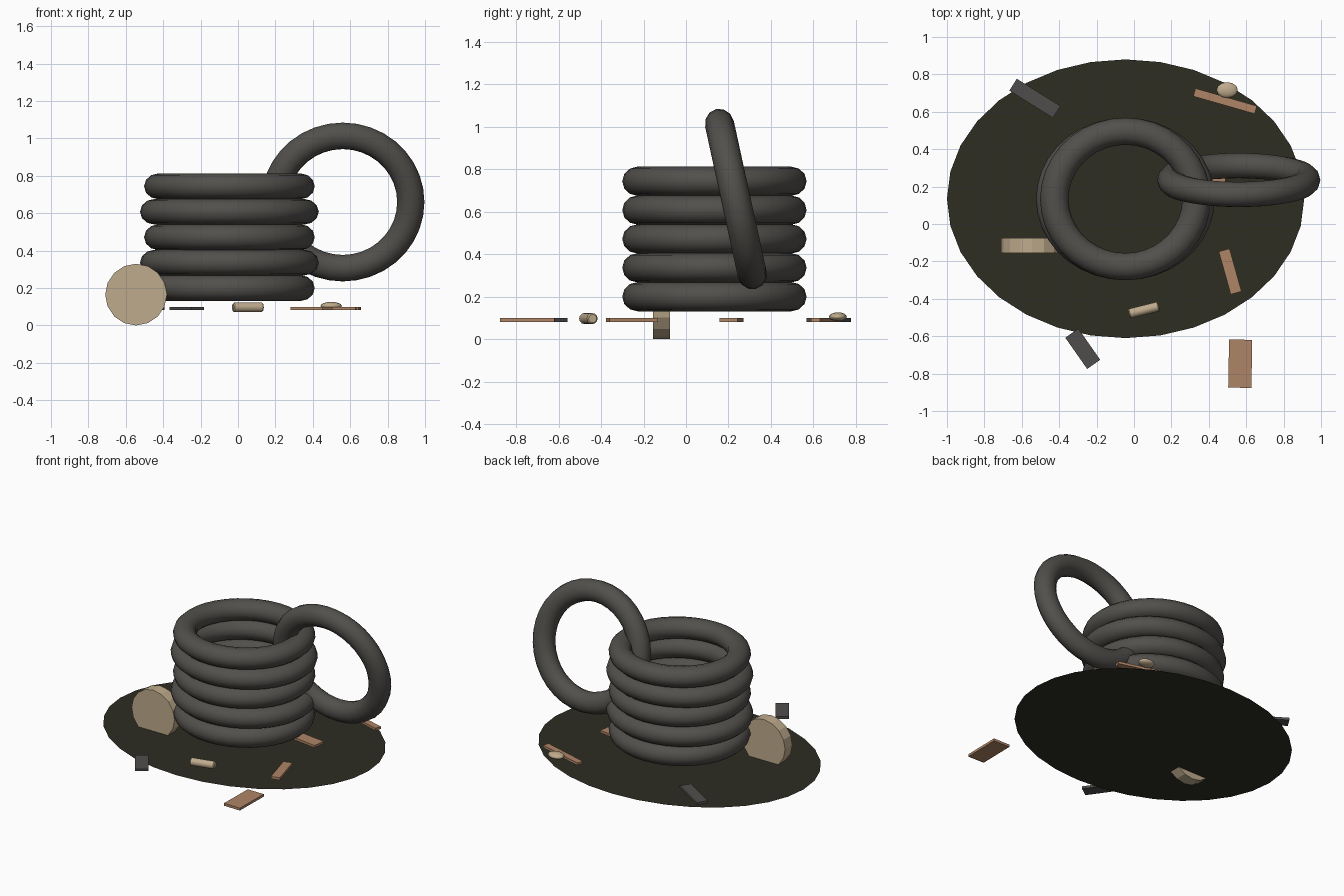
import bpy
from math import radians

cube = bpy.data.objects.get("Cube")
if cube:
    bpy.data.objects.remove(cube, do_unlink=True)


def material(name, rgb):
    m = bpy.data.materials.new(name)
    m.use_nodes = True
    m.diffuse_color = (*rgb, 1)
    bsdf = next(n for n in m.node_tree.nodes if n.type == 'BSDF_PRINCIPLED')
    bsdf.inputs["Base Color"].default_value = (*rgb, 1)
    return m


RUBBER = material("dark rubber", (0.085, 0.08, 0.072))
GROUND = material("dark soil", (0.027, 0.026, 0.016))
TAN = material("pale tan", (0.52, 0.41, 0.265))
WOOD = material("brown wood", (0.43, 0.235, 0.135))
SLATE = material("grey scrap", (0.08, 0.076, 0.073))


def finish(name, mat, scale=(1, 1, 1), smooth=None):
    ob = bpy.context.object
    ob.name = name
    ob.scale = scale
    ob.data.materials.append(mat)
    if smooth:
        bpy.ops.object.shade_smooth_by_angle(angle=radians(smooth))
    return ob


def tyre(name, loc, scale, tilt=0):
    bpy.ops.mesh.primitive_torus_add(
        major_radius=0.362, minor_radius=0.0725, major_segments=36,
        minor_segments=12, location=loc, rotation=(radians(tilt), 0, 0))
    finish(name, RUBBER, scale, smooth=60)


def plank(name, x, y, length, width, angle, mat):
    bpy.ops.mesh.primitive_cube_add(
        size=1, location=(x, y, 0.09), rotation=(0, 0, radians(angle)))
    finish(name, mat, (length, width, 0.017))


# Flat oval patch of ground
bpy.ops.mesh.primitive_circle_add(
    vertices=32, radius=1, fill_type='NGON', location=(-0.045, 0.135, 0.045))
finish("ground_patch", GROUND, (0.955, 0.745, 1))

# Stack of five tyres, alternately a little wider
for i in range(5):
    tyre(f"stacked_tyre_{i + 1}", (-0.046, 0.134, 0.2 + 0.136 * i),
         (1.1 if i % 2 else 1.05, 1, 0.95))

# Tyre leaning against the stack
tyre("leaning_tyre", (0.56, 0.235, 0.66), (1.005, 1, 0.95), tilt=102.3)

# Upright round disc
bpy.ops.mesh.primitive_cylinder_add(
    vertices=16, radius=0.165, depth=0.08,
    location=(-0.545, -0.115, 0.165), rotation=(radians(90), 0, 0))
finish("upright_disc", TAN, smooth=15)

# Small lying roll with softened ends
bpy.ops.mesh.primitive_cylinder_add(
    vertices=12, radius=0.026, depth=0.165, location=(0.053, -0.46, 0.097),
    rotation=(0, radians(90), radians(14)))
roll = finish("small_roll", TAN, smooth=35)
bevel = roll.modifiers.new("soft ends", 'BEVEL')
bevel.width = 0.006
bevel.limit_method = 'ANGLE'
bevel.angle_limit = radians(50)

# Pebble on the back plank
bpy.ops.mesh.primitive_uv_sphere_add(
    segments=12, ring_count=8, radius=1, location=(0.498, 0.716, 0.105))
finish("pebble", TAN, (0.057, 0.042, 0.021), smooth=60)

# Scattered boards and scraps
plank("back_board", 0.487, 0.657, 0.342, 0.044, -16, WOOD)
plank("front_board", 0.514, -0.254, 0.238, 0.06, -74.4, WOOD)
plank("outer_board", 0.568, -0.747, 0.257, 0.124, 89, WOOD)
plank("hidden_board", 0.385, 0.215, 0.2, 0.085, -8, WOOD)
plank("back_scrap", -0.53, 0.672, 0.275, 0.075, -32, SLATE)
plank("front_scrap", -0.274, -0.667, 0.204, 0.085, -55, SLATE)
